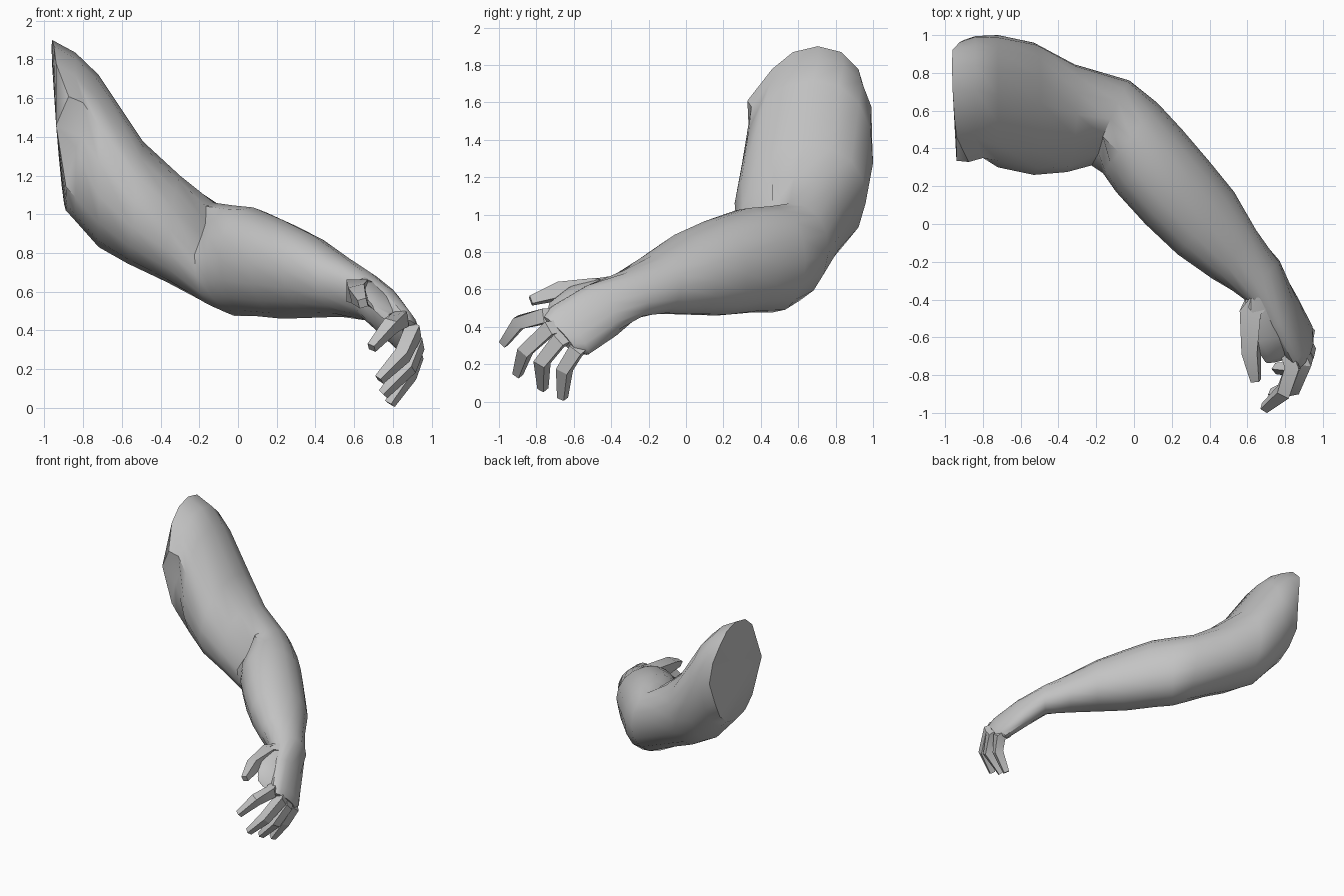
import bpy, bmesh, math
from mathutils import Vector

cube = bpy.data.objects.get("Cube")
if cube:
    bpy.data.objects.remove(cube, do_unlink=True)

skin = bpy.data.materials.new("plain grey")
skin.use_nodes = True
GREY = (0.55, 0.55, 0.55, 1)
skin.diffuse_color = GREY
skin.node_tree.nodes["Principled BSDF"].inputs["Base Color"].default_value = GREY


def loft(name, sections, sides, angle, turn=0.0, power=1.0, nudges={}):
    """Skin a tube over (centre, side axis, up axis) sections and close both ends."""
    bm = bmesh.new()
    rings = []
    for c, u, v in sections:
        c, u, v = Vector(c), Vector(u), Vector(v)
        ring = []
        for i in range(sides):
            a = turn + math.tau * i / sides
            ca, sa = math.cos(a), math.sin(a)
            ca = math.copysign(abs(ca) ** power, ca)
            sa = math.copysign(abs(sa) ** power, sa)
            ring.append(bm.verts.new(c + u * ca + v * sa))
        rings.append(ring)
    for (r, i), move in nudges.items():
        rings[r][i].co += Vector(move)
    for a, b in zip(rings, rings[1:]):
        for i in range(sides):
            j = (i + 1) % sides
            bm.faces.new((a[i], a[j], b[j], b[i]))
    # End caps fan out from the inner corner
    for ring in (rings[0], rings[-1]):
        fan = ring[sides // 2:] + ring[:sides // 2]
        for p, q in zip(fan[1:], fan[2:]):
            bm.faces.new((fan[0], p, q))
    bmesh.ops.recalc_face_normals(bm, faces=bm.faces[:])
    me = bpy.data.meshes.new(name)
    bm.to_mesh(me)
    bm.free()
    me.materials.append(skin)
    ob = bpy.data.objects.new(name, me)
    bpy.context.collection.objects.link(ob)
    bpy.ops.object.select_all(action='DESELECT')
    ob.select_set(True)
    bpy.context.view_layer.objects.active = ob
    bpy.ops.object.shade_smooth_by_angle(angle=math.radians(angle))
    return ob


def digit(name, path, radii):
    """Four-sided tapering finger along a bent path."""
    pts = [Vector(p) for p in path]
    across = Vector((-0.15, -0.7, 0.7))
    sections = []
    for i, (p, r) in enumerate(zip(pts, radii)):
        d = (pts[min(i + 1, len(pts) - 1)] - pts[max(i - 1, 0)]).normalized()
        u = (across - d * across.dot(d)).normalized()
        sections.append((p, u * r, d.cross(u) * r))
    return loft(name, sections, 4, 25, turn=math.pi / 4)


# Upper arm, elbow, forearm and palm as one continuous skin
upper_arm = [
    ((-.925, .655, 1.46), (-.015, .32, 0), (-.035, .05, .44)),
    ((-.84, .66, 1.40), (0, .335, 0), (0, .05, .435)),
    ((-.72, .65, 1.275), (0, .35, 0), (0, .03, .445)),
    ((-.53, .61, 1.06), (0, .35, 0), (.04, .03, .315)),
    ((-.335, .56, .925), (.02, .285, 0), (.035, .02, .275)),
    ((-.125, .535, .79), (.10, .225, 0), (0, .02, .27)),
]
forearm = [
    ((-.02, .455, .76), (.145, .185, -.01), (0, 0, .285)),
    ((.08, .335, .755), (.175, .165, -.02), (0, 0, .28)),
    ((.23, .165, .715), (.17, .165, -.03), (0, 0, .255)),
    ((.38, .005, .68), (.15, .165, -.03), (0, 0, .215)),
    ((.53, -.16, .63), (.115, .13, -.02), (0, 0, .16)),
    ((.675, -.295, .575), (.09, .095, .01), (-.03, -.03, .13)),
]
palm = [
    ((.78, -.455, .485), (.07, .025, .042), (-.04, -.085, .13)),
    ((.875, -.625, .378), (.06, .014, .03), (-.035, -.105, .125)),
    ((.90, -.68, .36), (.04, .009, .02), (-.03, -.085, .09)),
]
# Armpit fold at the cut end, and the inner elbow crease
dents = {(0, 0): (.04, 0, 0), (0, 1): (.03, -.01, 0), (0, 7): (.05, -.05, -.03),
         (0, 8): (-.03, 0, 0), (0, 9): (.06, .02, .06), (1, 7): (.04, -.02, 0),
         (1, 8): (.03, .045, 0), (1, 9): (.04, .03, .03),
         (5, 6): (.03, .06, -.03), (5, 7): (.03, .04, -.01)}
loft("arm", upper_arm + forearm + palm, 16, 40, power=.94, nudges=dents)

# Broad web between the thumb and the first knuckle
web = [
    ((.675, -.36, .60), (.08, 0, -.02), (.02, .03, .08)),
    ((.71, -.50, .575), (.13, .02, -.06), (.02, .03, .055)),
    ((.755, -.62, .53), (.12, .02, -.07), (.02, .025, .045)),
    ((.78, -.71, .48), (.085, .02, -.05), (.012, .018, .03)),
]
loft("thumb_web", web, 10, 40)

# Fingers: knuckle, middle joint and tip
fingers = {
    "index_finger": [(.81, -.65, .46), (.84, -.76, .455), (.79, -.89, .425), (.69, -.975, .31)],
    "middle_finger": [(.87, -.64, .40), (.905, -.73, .39), (.85, -.86, .27), (.73, -.90, .145)],
    "ring_finger": [(.88, -.60, .36), (.92, -.68, .325), (.88, -.77, .21), (.75, -.765, .07)],
    "little_finger": [(.87, -.54, .31), (.915, -.59, .27), (.88, -.65, .17), (.785, -.66, .02)],
}
for name, path in fingers.items():
    digit(name, path, (.05, .054, .049, .03))

# Thumb with its wide base
digit("thumb", [(.69, -.35, .59), (.615, -.47, .605), (.62, -.68, .59), (.645, -.83, .54)],
      (.08, .08, .06, .032))
